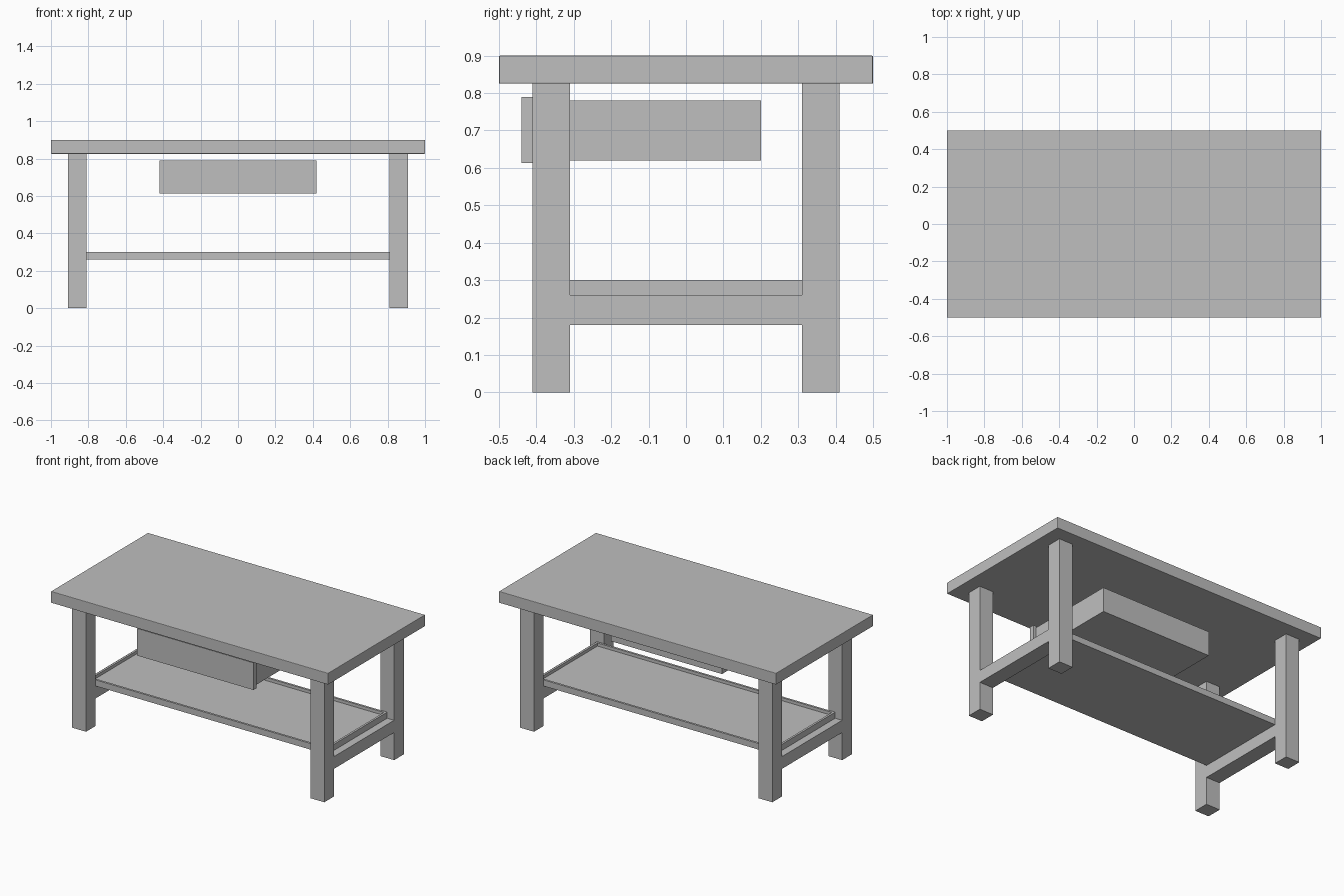
import bpy
import bmesh

cube = bpy.data.objects.get("Cube")
if cube:
    bpy.data.objects.remove(cube, do_unlink=True)

grey = bpy.data.materials.new("plain grey")
grey.use_nodes = True
COLOUR = (0.52, 0.52, 0.52, 1)
grey.diffuse_color = COLOUR
grey.node_tree.nodes["Principled BSDF"].inputs["Base Color"].default_value = COLOUR


def box(name, x, y, z, bevel=0, recess=None):
    """Box from (min, max) ranges; recess = (rim width, depth) sinks the top."""
    bm = bmesh.new()
    bmesh.ops.create_cube(bm, size=1)
    for v in bm.verts:
        v.co = [lo + (c + 0.5) * (hi - lo) for c, (lo, hi) in zip(v.co, (x, y, z))]
    if recess:
        bm.normal_update()
        top = max(bm.faces, key=lambda f: f.normal.z)
        rim, depth = recess
        # Inset for the rim, then again to make the upright inner walls
        bmesh.ops.inset_region(bm, faces=[top], thickness=rim)
        walls = bmesh.ops.extrude_discrete_faces(bm, faces=[top])
        bmesh.ops.translate(bm, verts=walls["faces"][0].verts, vec=(0, 0, -depth))
    mesh = bpy.data.meshes.new(name)
    bm.to_mesh(mesh)
    bm.free()
    mesh.materials.append(grey)
    obj = bpy.data.objects.new(name, mesh)
    bpy.context.collection.objects.link(obj)
    if bevel:
        mod = obj.modifiers.new("soft edges", "BEVEL")
        mod.width = bevel
        mod.segments = 2
    return obj


def span(a, b, side):
    return tuple(sorted((a * side, b * side)))


# Table top
box("table_top", (-1, 1), (-0.5, 0.5), (0.825, 0.9), bevel=0.003)

# Legs and the side rails that join them
for side, sname in ((1, "left"), (-1, "right")):
    across = span(0.81, 0.91, side)
    for end, ename in ((-1, "front"), (1, "back")):
        box(f"{ename}_{sname}_leg", across, span(0.31, 0.41, end), (0, 0.825))
    box(f"{sname}_rail", across, (-0.31, 0.31), (0.18, 0.26))

# Lower shelf, a shallow tray resting on the rails
box("lower_shelf", (-0.86, 0.86), (-0.31, 0.31), (0.26, 0.3), recess=(0.02, 0.02))

# Drawer
box("drawer_box", (-0.4, 0.4), (-0.41, 0.2), (0.62, 0.78))
box("drawer_front", (-0.42, 0.42), (-0.44, -0.41), (0.613, 0.79))
